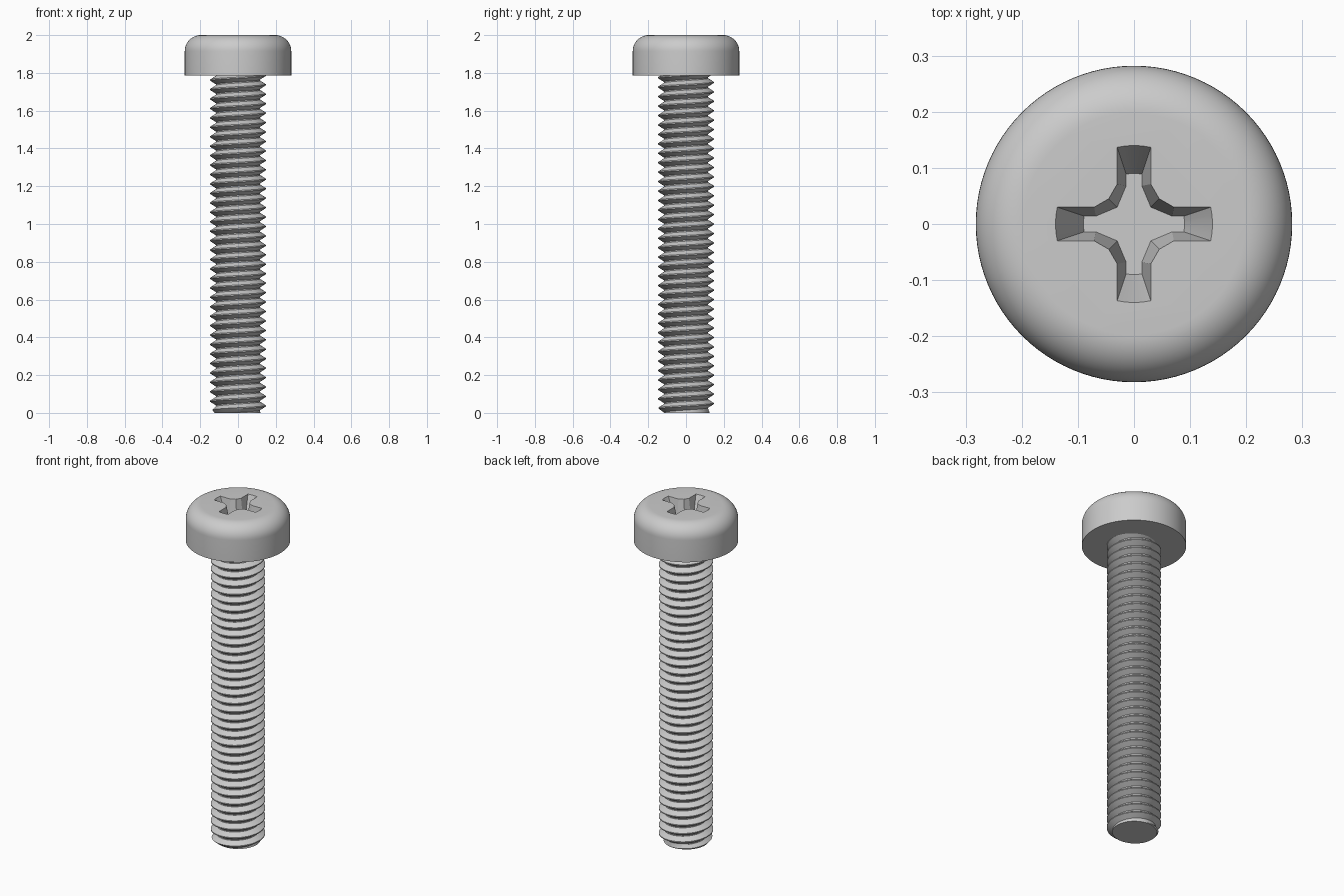
import bpy, bmesh, math
from mathutils import Vector

cube = bpy.data.objects.get("Cube")
if cube:
    bpy.data.objects.remove(cube, do_unlink=True)

HEAD_R, HEAD_Z, TOP, FILLET = 0.282, 1.785, 2.0, 0.085
PITCH, CREST_R, ROOT_R = 0.05, 0.147, 0.117
RECESS_DEPTH = 0.12

steel = bpy.data.materials.new("plain steel")
steel.use_nodes = True
steel.diffuse_color = (0.6, 0.6, 0.6, 1)
steel.node_tree.nodes["Principled BSDF"].inputs["Base Color"].default_value = (0.6, 0.6, 0.6, 1)


def make_object(name, bm):
    bmesh.ops.recalc_face_normals(bm, faces=bm.faces)
    mesh = bpy.data.meshes.new(name)
    bm.to_mesh(mesh)
    bm.free()
    mesh.materials.append(steel)
    obj = bpy.data.objects.new(name, mesh)
    bpy.context.collection.objects.link(obj)
    return obj


def select_only(obj):
    bpy.ops.object.select_all(action='DESELECT')
    obj.select_set(True)
    bpy.context.view_layer.objects.active = obj


def smooth(obj, degrees):
    select_only(obj)
    bpy.ops.object.shade_smooth_by_angle(angle=math.radians(degrees))


def loft(bm, rings):
    """Skin closed rings of points and cap both ends."""
    loops = [[bm.verts.new(p) for p in ring] for ring in rings]
    n = len(loops[0])
    for a, b in zip(loops, loops[1:]):
        for i in range(n):
            j = (i + 1) % n
            bm.faces.new((a[i], a[j], b[j], b[i]))
    bm.faces.new(loops[0][::-1])
    bm.faces.new(loops[-1])


def circle(r, z, n=96):
    return [(r * math.cos(math.tau * i / n), r * math.sin(math.tau * i / n), z) for i in range(n)]


# Head: flat underside, straight wall, rounded top edge
bm = bmesh.new()
rings = [circle(HEAD_R, HEAD_Z)]
for k in range(13):
    a = math.pi / 2 * k / 12
    rings.append(circle(HEAD_R - FILLET * (1 - math.cos(a)), TOP - FILLET * (1 - math.sin(a))))
loft(bm, rings)
head = make_object("head", bm)


# Tapered cross recess, cut into the head
def cross(reach, half, neck, corner, z):
    """One arm outline with an arced tip, turned four times."""
    tip = math.asin(half / reach)
    arm = [(neck, -half)]
    arm += [(reach * math.cos(tip * t), reach * math.sin(tip * t)) for t in (-1, -0.5, 0, 0.5, 1)]
    arm += [(neck, half), (corner, corner)]
    points = []
    for q in range(4):
        c, s = (1, 0, -1, 0)[q], (0, 1, 0, -1)[q]
        points += [(c * x - s * y, s * x + c * y, z) for x, y in arm]
    return points


bm = bmesh.new()
loft(bm, [cross(0.09, 0.014, 0.068, 0.03, TOP - RECESS_DEPTH),
          cross(0.14, 0.03, 0.071, 0.045, TOP),
          cross(0.14, 0.03, 0.071, 0.045, TOP + 0.05)])
cutter = make_object("recess_cutter", bm)
cutter.hide_render = True
cut = head.modifiers.new("recess", 'BOOLEAN')
cut.operation, cut.solver, cut.object = 'DIFFERENCE', 'EXACT', cutter
select_only(head)
bpy.ops.object.modifier_apply(modifier=cut.name)
bpy.data.objects.remove(cutter, do_unlink=True)
smooth(head, 20)

# Threaded shank: a tooth profile swept up a right-handed helix
STEPS = 64
tooth = [(-0.44, ROOT_R), (-0.06, CREST_R), (0.06, CREST_R), (0.44, ROOT_R)]
turns = int(HEAD_Z / PITCH) + 4
bm = bmesh.new()
grid = []
for i in range(turns * STEPS + 1):
    a = math.tau * i / STEPS
    row = []
    for offset, r in tooth + [(tooth[0][0] + 1, ROOT_R)]:
        z = 0.037 + PITCH * (i / STEPS - 2 + offset)
        r = min(r, 0.122 + max(z, 0))  # chamfered tip
        row.append(bm.verts.new((r * math.cos(a), r * math.sin(a), z)))
    grid.append(row)
for a, b in zip(grid, grid[1:]):
    for k in range(len(tooth)):
        bm.faces.new((a[k], b[k], b[k + 1], a[k + 1]))
bmesh.ops.remove_doubles(bm, verts=bm.verts, dist=1e-5)

# Trim both ends square and close them
for z, up in ((0, -1), (HEAD_Z + 0.005, 1)):
    res = bmesh.ops.bisect_plane(bm, geom=bm.verts[:] + bm.edges[:] + bm.faces[:],
                                 plane_co=Vector((0, 0, z)), plane_no=Vector((0, 0, up)),
                                 clear_outer=True)
    rim = [e for e in res["geom_cut"] if isinstance(e, bmesh.types.BMEdge)]
    bmesh.ops.contextual_create(bm, geom=rim)
shank = make_object("threaded_shank", bm)
smooth(shank, 30)
